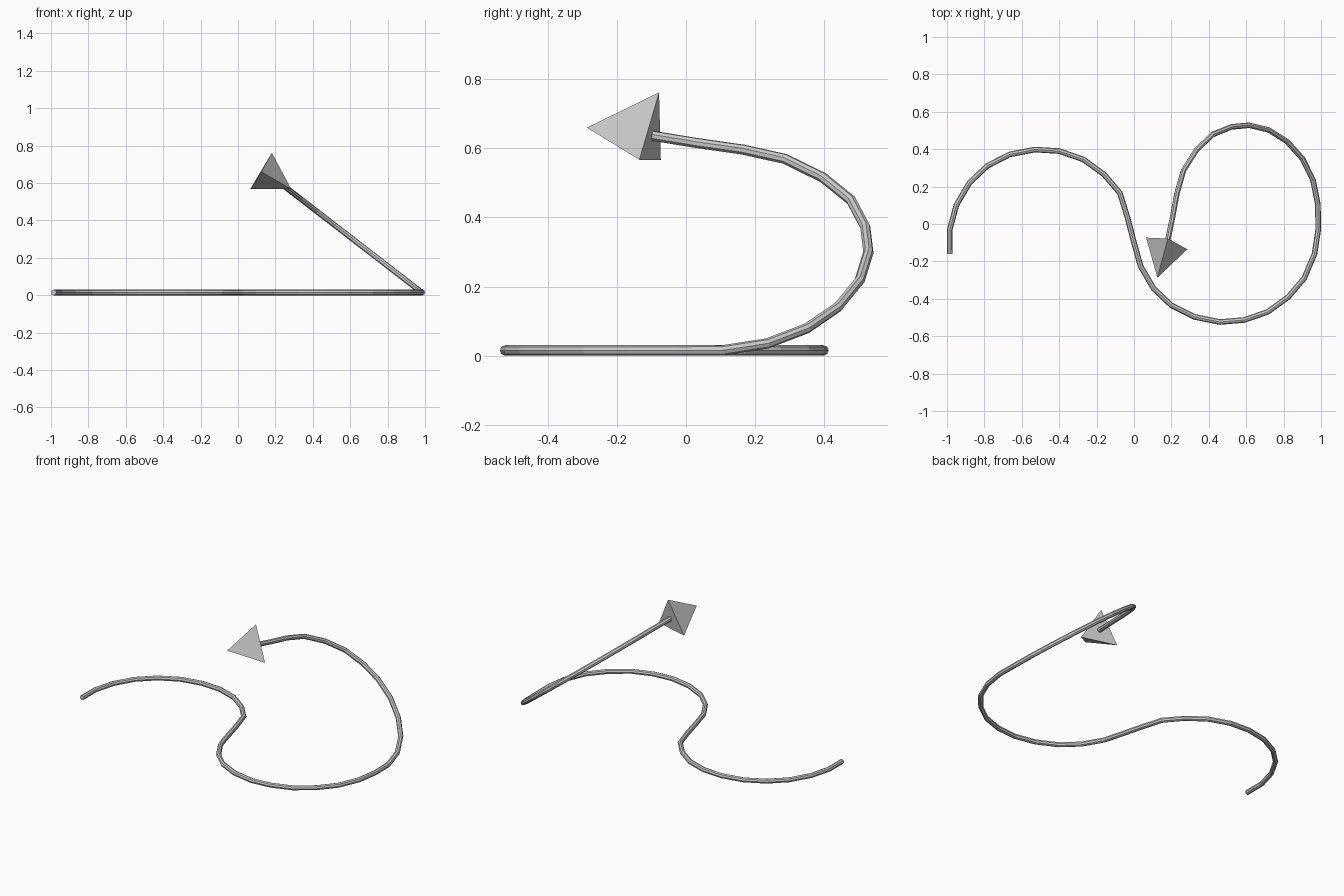
import bpy

if "Cube" in bpy.data.objects:
    bpy.data.objects.remove(bpy.data.objects["Cube"])

R = 0.015          # tube radius
SLOPE = 0.772      # rise of the tilted second half

# path seen from above: the first part lies flat
flat = [(-.985, -.16), (-.985, -.03), (-.95, .10), (-.88, .22), (-.785, .31),
        (-.665, .372), (-.53, .398), (-.40, .39), (-.27, .345), (-.16, .265),
        (-.075, .165), (-.035, .035), (0, -.10), (.035, -.225), (.105, -.345),
        (.20, -.435), (.325, -.497), (.46, -.524), (.59, -.513), (.715, -.47),
        (.825, -.39), (.91, -.29), (.965, -.16), (.985, -.03)]
# the rest climbs in a tilted plane
rising = [(.983, .105), (.957, .235), (.90, .35), (.82, .44), (.72, .503),
          (.615, .528), (.52, .519), (.42, .478), (.335, .397), (.265, .287),
          (.23, .165), (.205, .03), (.178, -.097)]
path = [(x, y, R) for x, y in flat]
path += [(x, y, R + (.983 - x) * SLOPE) for x, y in rising]

# eight-sided faceted arrow shaft
curve = bpy.data.curves.new("arrow_shaft", 'CURVE')
curve.dimensions = '3D'
curve.bevel_depth = R
curve.bevel_resolution = 2
curve.use_fill_caps = True
spline = curve.splines.new('POLY')
spline.points.add(len(path) - 1)
for p, co in zip(spline.points, path):
    p.co = (*co, 1)
spline.use_smooth = False
shaft = bpy.data.objects.new("arrow_shaft", curve)
bpy.context.collection.objects.link(shaft)

# three-sided pyramid arrow head
head_mesh = bpy.data.meshes.new("arrow_head")
head_mesh.from_pydata(
    [(.065, -.073, .567), (.285, -.135, .567), (.181, -.078, .762), (.125, -.287, .66)],
    [], [(0, 2, 1), (0, 1, 3), (1, 2, 3), (2, 0, 3)])
head = bpy.data.objects.new("arrow_head", head_mesh)
bpy.context.collection.objects.link(head)
